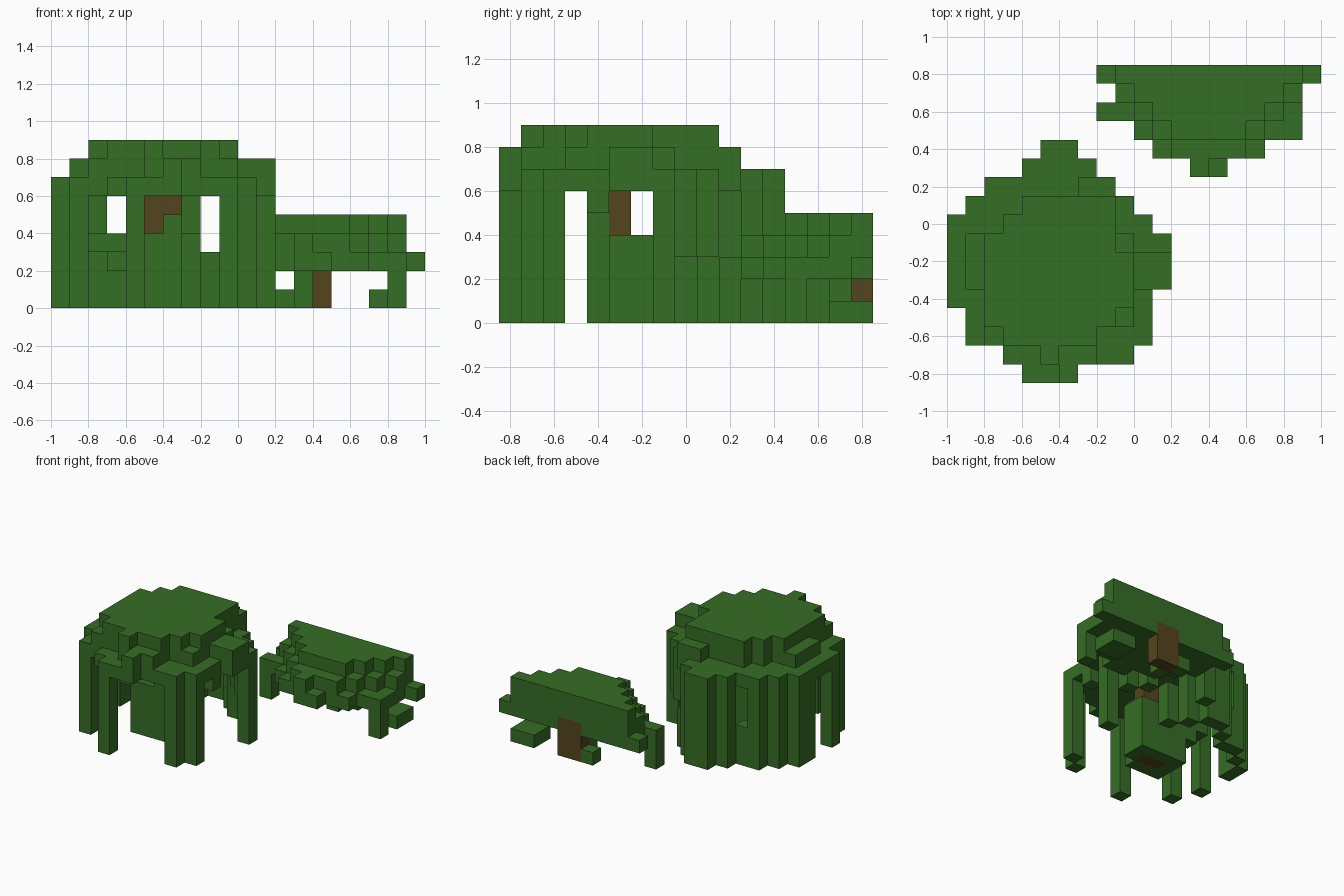
import bpy
import bmesh
from mathutils import Vector

if "Cube" in bpy.data.objects:
    bpy.data.objects.remove(bpy.data.objects["Cube"], do_unlink=True)

U = 0.1                               # edge of one block
ORIGIN = Vector((-1.0, -0.85, 0.0))   # corner of the block grid


def material(name, colour):
    mat = bpy.data.materials.new(name)
    mat.use_nodes = True
    mat.diffuse_color = colour
    bsdf = mat.node_tree.nodes["Principled BSDF"]
    bsdf.inputs["Base Color"].default_value = colour
    bsdf.inputs["Roughness"].default_value = 0.9
    return mat


LEAF = material("leaf green", (0.036, 0.156, 0.018, 1))
BARK = material("bark brown", (0.09, 0.06, 0.013, 1))


def box(xs, ys, zs):
    """All block cells inside three half-open ranges."""
    return {(x, y, z) for x in range(*xs) for y in range(*ys) for z in range(*zs)}


def layer(first_row, spans, z):
    """One flat layer, given as an x span for each successive row."""
    cells = set()
    for row, span in enumerate(spans, first_row):
        cells |= box(span, (row, row + 1), (z, z + 1))
    return cells


def strand(x, y, bottom, top):
    """A one-block column of hanging leaves."""
    return box((x, x + 1), (y, y + 1), (bottom, top))


def build(name, cells, mat):
    """Skin a set of cells, keeping only the outside faces."""
    bm = bmesh.new()
    for cell in cells:
        centre = Vector(cell) + Vector((0.5, 0.5, 0.5))
        for axis in range(3):
            for sign in (-1, 1):
                n = Vector((0, 0, 0))
                n[axis] = sign
                if tuple(int(c + d) for c, d in zip(cell, n)) in cells:
                    continue
                u = Vector((0, 0, 0))
                u[(axis + 1) % 3] = 0.5
                v = n.cross(u)
                corners = [centre + n / 2 + p for p in (-u - v, u - v, u + v, v - u)]
                bm.faces.new([bm.verts.new(ORIGIN + c * U) for c in corners])
    bmesh.ops.remove_doubles(bm, verts=bm.verts[:], dist=U / 100)
    bmesh.ops.recalc_face_normals(bm, faces=bm.faces[:])
    mesh = bpy.data.meshes.new(name)
    bm.to_mesh(mesh)
    bm.free()
    mesh.materials.append(mat)
    bpy.context.collection.objects.link(bpy.data.objects.new(name, mesh))


# Tree crown: three stepped layers
crown = layer(0, [(4, 7), (3, 10), (1, 11), (1, 11), (0, 11), (0, 12), (0, 12),
                  (0, 12), (0, 11), (1, 10), (2, 9), (4, 8), (5, 7)], 6)
crown |= layer(0, [(6, 7), (5, 8), (2, 8), (2, 10), (2, 10), (1, 12), (1, 12),
                   (1, 10), (3, 9), (4, 9), (7, 9)], 7)
crown |= layer(1, [(5, 6), (3, 8), (2, 9), (2, 10), (2, 10), (2, 10),
                   (2, 9), (3, 9), (4, 9)], 8)
build("tree_crown", crown, LEAF)

# Hanging strands around the rim, reaching the ground
strands = set()
front = [(1, 2), (4, 0), (9, 1), (10, 2)]
side = [(0, 4), (0, 7), (0, 8), (11, 7)]
back = [(1, 9), (2, 10), (4, 11), (5, 12), (6, 12), (7, 11)]
for x, y in front + side + back:
    strands |= strand(x, y, 0, 6)
# Shorter strands and broken ends
strands |= strand(10, 4, 5, 6) | strand(10, 8, 3, 6) | strand(9, 9, 3, 6)
strands |= strand(3, 10, 0, 3) | strand(8, 10, 0, 3)
build("tree_strands", strands, LEAF)

# Trunk and the leafy mound around its foot
trunk = box((5, 7), (5, 6), (0, 6))
mound = box((4, 7), (4, 5), (0, 4)) | box((4, 8), (5, 7), (0, 4))
mound |= box((2, 4), (5, 7), (3, 4)) | strand(3, 6, 2, 3) | strand(6, 4, 4, 5)
build("tree_trunk", trunk, BARK)
build("trunk_mound", mound - trunk, LEAF)

# Low bush: three stepped layers
bush_trunk = box((13, 15), (16, 17), (0, 3))
bush = layer(11, [(13, 15), (11, 17), (10, 19), (9, 19), (9, 19), (8, 20)], 2)
bush |= layer(11, [(13, 14), (12, 16), (11, 17), (10, 18), (9, 19), (9, 19)], 3)
bush |= layer(13, [(12, 16), (11, 17), (10, 18), (9, 19)], 4)
# Bush strands and low sprigs
bush |= strand(8, 14, 0, 3) | strand(18, 13, 0, 2)
bush |= strand(8, 14, 2, 3) | box((17, 19), (15, 17), (0, 1))
bush |= strand(12, 16, 0, 1) | strand(13, 15, 0, 2)
build("bush_leaves", bush - bush_trunk, LEAF)
build("bush_trunk", bush_trunk, BARK)
